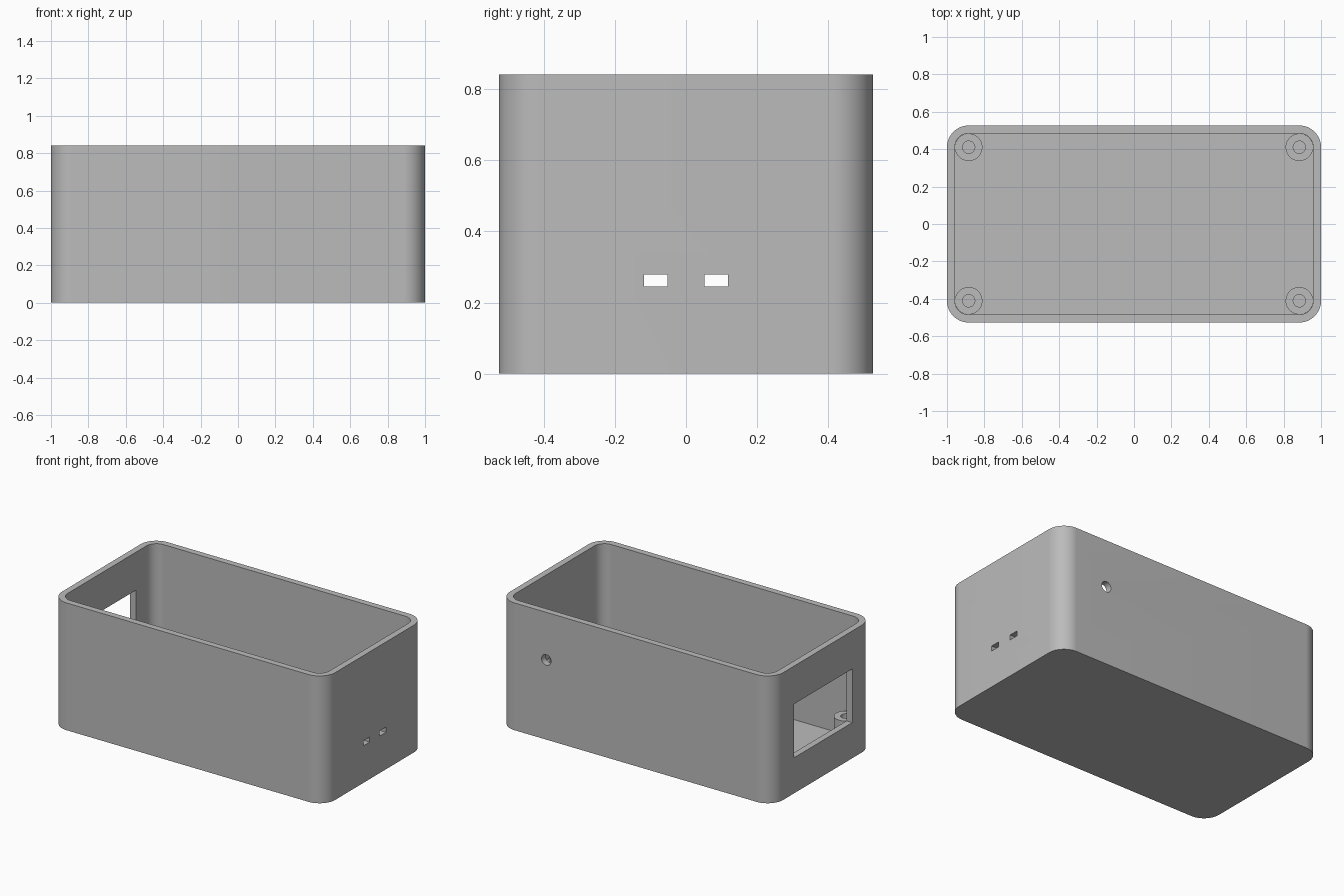
import bpy, bmesh, math
from mathutils import Matrix, Vector

LENGTH, DEPTH, HEIGHT = 2.0, 1.053, 0.842
WALL, CORNER = 0.042, 0.116
POST_X, POST_Y = LENGTH / 2 - CORNER, DEPTH / 2 - CORNER

if "Cube" in bpy.data.objects:
    bpy.data.objects.remove(bpy.data.objects["Cube"], do_unlink=True)

grey = bpy.data.materials.new("plain grey")
grey.use_nodes = True
COLOUR = (0.5, 0.5, 0.5, 1)
grey.diffuse_color = COLOUR
grey.node_tree.nodes["Principled BSDF"].inputs["Base Color"].default_value = COLOUR


def finish(name, bm):
    bmesh.ops.recalc_face_normals(bm, faces=bm.faces)
    mesh = bpy.data.meshes.new(name)
    bm.to_mesh(mesh)
    bm.free()
    obj = bpy.data.objects.new(name, mesh)
    bpy.context.collection.objects.link(obj)
    mesh.materials.append(grey)
    return obj


def activate(obj):
    bpy.ops.object.select_all(action="DESELECT")
    obj.select_set(True)
    bpy.context.view_layer.objects.active = obj


def smooth(obj):
    activate(obj)
    bpy.ops.object.shade_smooth_by_angle(angle=math.radians(30))


def loft(bm, rings):
    """Join a series of point rings and cap both ends."""
    loops = [[bm.verts.new(p) for p in ring] for ring in rings]
    n = len(loops[0])
    for a, b in zip(loops, loops[1:]):
        for i in range(n):
            j = (i + 1) % n
            bm.faces.new((a[i], a[j], b[j], b[i]))
    return loops


def rounded_ring(radius, z, steps=20):
    ring = []
    for k, (sx, sy) in enumerate([(1, 1), (-1, 1), (-1, -1), (1, -1)]):
        for i in range(steps + 1):
            a = math.pi / 2 * (k + i / steps)
            ring.append((sx * POST_X + radius * math.cos(a),
                         sy * POST_Y + radius * math.sin(a), z))
    return ring


def circle(x, y, radius, z, n=48):
    return [(x + radius * math.cos(math.tau * i / n),
             y + radius * math.sin(math.tau * i / n), z) for i in range(n)]


# Open box with rounded upright corners
bm = bmesh.new()
loops = loft(bm, [rounded_ring(CORNER, 0), rounded_ring(CORNER, HEIGHT),
                  rounded_ring(CORNER - WALL, HEIGHT), rounded_ring(CORNER - WALL, WALL)])
bm.faces.new(loops[0])
bm.faces.new(loops[-1])
box = finish("box_shell", bm)


def cut(cutter):
    mod = box.modifiers.new("opening", "BOOLEAN")
    mod.operation, mod.solver, mod.object = "DIFFERENCE", "EXACT", cutter
    activate(box)
    bpy.ops.object.modifier_apply(modifier=mod.name)
    bpy.data.objects.remove(cutter, do_unlink=True)


def block(name, centre, size):
    bm = bmesh.new()
    bmesh.ops.create_cube(bm, size=1, matrix=Matrix.Translation(centre) @ Matrix.Diagonal((*size, 1)))
    return finish(name, bm)


# Window in one end, two small slots in the other
cut(block("window_cutter", (-1, -0.005, 0.413), (0.2, 0.61, 0.355)))
for side in (-1, 1):
    cut(block("slot_cutter", (1, side * 0.085, 0.262), (0.2, 0.066, 0.034)))

# Round hole in the back wall
bm = bmesh.new()
bmesh.ops.create_cone(bm, cap_ends=True, segments=32, radius1=0.035, radius2=0.035, depth=0.2,
                      matrix=Matrix.Translation((0.654, DEPTH / 2, 0.527)) @ Matrix.Rotation(math.pi / 2, 4, "X"))
cut(finish("hole_cutter", bm))
smooth(box)

# Hollow screw posts in the corners
for xname, sx in (("left", 1), ("right", -1)):
    for yname, sy in (("front", -1), ("back", 1)):
        x, y = sx * POST_X, sy * POST_Y
        bm = bmesh.new()
        loft(bm, [circle(x, y, r, z) for r, z in
                  ((0.0735, WALL), (0.0735, 0.21), (0.033, 0.21), (0.033, WALL))])
        smooth(finish(f"{yname}_{xname}_post", bm))
